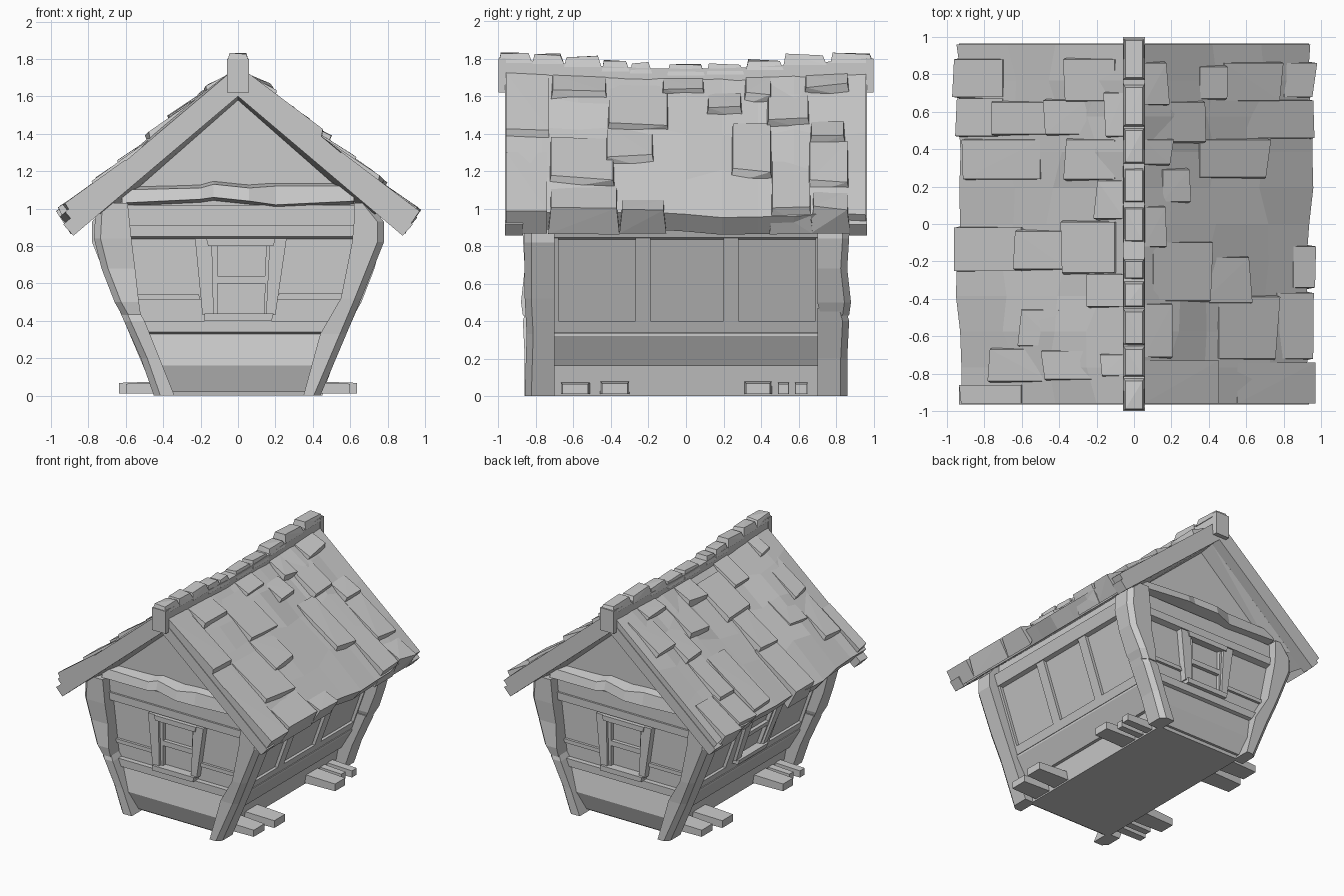
import bpy, bmesh, math, random
from mathutils import Vector

if "Cube" in bpy.data.objects:
    bpy.data.objects.remove(bpy.data.objects["Cube"])
random.seed(4)
SLOPE = 0.847


def finish(name, bm):
    bmesh.ops.recalc_face_normals(bm, faces=bm.faces)
    me = bpy.data.meshes.new(name)
    bm.to_mesh(me)
    bm.free()
    ob = bpy.data.objects.new(name, me)
    bpy.context.collection.objects.link(ob)
    return ob


def part(name, solids, m=lambda p: p):
    """One object out of several convex solids; m maps local points to space."""
    bm = bmesh.new()
    for pts in solids:
        vs = [bm.verts.new(m(Vector(p))) for p in pts]
        r = bmesh.ops.convex_hull(bm, input=vs)
        bmesh.ops.delete(bm, geom=[v for v in r["geom_interior"] if v.is_valid], context='VERTS')
    bmesh.ops.dissolve_limit(bm, angle_limit=0.01, verts=bm.verts, edges=bm.edges)
    return finish(name, bm)


def loft(name, rings, m=lambda p: p):
    bm = bmesh.new()
    vr = [[bm.verts.new(m(Vector(p))) for p in r] for r in rings]
    n = len(rings[0])
    for a, b in zip(vr, vr[1:]):
        for i in range(n):
            bm.faces.new((a[i], a[(i + 1) % n], b[(i + 1) % n], b[i]))
    bm.faces.new(vr[0])
    bm.faces.new(vr[-1])
    return finish(name, bm)


def box(x0, x1, y0, y1, z0, z1):
    return [(x, y, z) for x in (x0, x1) for y in (y0, y1) for z in (z0, z1)]


def prism(profile, y0, y1):
    return [(x, y, z) for x, z in profile for y in (y0, y1)]


def wall_x(z):
    return 0.49 + (z - 0.33) * 0.36


# Flared body and gable
loft("body", [[(-x, -y, z), (x, -y, z), (x, y, z), (-x, y, z)] for z, x, y in (
    (0, .37, .73), (.16, .40, .76), (.33, wall_x(.33), .76), (.9, wall_x(.9), .76))])
part("gable", [prism([(-.69, .88), (.69, .88), (.69, 1.04), (0, 1.63), (-.69, 1.04)], -.76, .76)])

front = lambda p: Vector((p.x, -.76 - p.y, p.z))
back = lambda p: Vector((-p.x, .76 + p.y, p.z))


def side(s):
    return lambda p: Vector((s * (wall_x(p.z) + p.y), s * p.x, p.z))


def plate(top, bot, d, z0, z1, under=0):
    """Tapered board on a wall: u ranges at top and bottom, depth, underside bevel."""
    return [(u, y, z + (under if y > 0 and z == z0 else 0))
            for r, z in ((top, z1), (bot, z0)) for u in r for y in (-.02, d)]


def window(name, m):
    part(name, [
        plate((-.23, -.14), (-.19, -.13), .05, .43, .84),
        plate((.17, .26), (.15, .20), .05, .43, .84),
        plate((-.17, .2), (-.16, .19), .06, .80, .84),
        plate((-.14, .17), (-.14, .17), .03, .60, .64),
        plate((-.18, .19), (-.18, .18), .07, .40, .44),
        plate((-.14, -.11), (-.13, -.11), .03, .44, .80),
        plate((.15, .18), (.14, .17), .03, .44, .80)], m)


def post(name, sx, rings, m):
    out = []
    for z, a, b, yi, yo in rings:
        yi, yo = yi - .76, yo - .76
        out.append([(sx * x, y, z) for x, y in (
            (a, yi), (a, yo), (b - .035, yo), (b, yo - .035), (b, yi))])
    loft(name, out, m)


for end, m in (("front", front), ("back", back)):
    # Bottom beam, wall planks and tie beams
    part(end + "_planks", [
        [(x * s, y, z) for s in (-1, 1) for x, y, z in
         ((.36, -.02, .02), (.36, .0, .02), (.42, .05, .16), (.51, .015, .33), (.51, -.02, .33))],
        plate((-.54, .54), (-.51, .51), .04, .32, .40, .02),
        plate((-.58, -.21), (-.56, -.2), .02, .51, .54),
        plate((.22, .58), (.2, .56), .02, .515, .545),
        plate((-.66, .66), (-.64, .64), .045, .83, .91, .02),
        plate((-.66, .66), (-.66, .66), .03, .91, 1.02)], m)
    # Crooked tie beam, in bent lengths
    loft(end + "_tie_beam", [[(x, -.02, a), (x, d, a + .02), (x, d - .02, b - .02), (x, -.02, b)]
         for x, a, b, d in ((-.62, 1.01, 1.12, .08), (-.2, 1.03, 1.13, .11), (-.13, 1.04, 1.15, .09),
                            (.06, 1.02, 1.13, .12), (.2, 1.0, 1.14, .08), (.62, 1.02, 1.14, .08))], m)
    window(end + "_window", m)
    # Straight post on one corner, broken and patched post on the other
    post(end + "_bent_post", 1, [
        (0, .35, .44, .70, .86), (.33, .44, .58, .70, .85), (.52, .55, .66, .70, .86),
        (.82, .61, .78, .70, .86), (.93, .62, .78, .70, .86), (1.03, .62, .70, .70, .86)], m)
    post(end + "_broken_post_lower", -1, [
        (0, .34, .45, .70, .86), (.2, .42, .52, .70, .86), (.40, .50, .61, .70, .87),
        (.47, .54, .64, .70, .85)], m)
    post(end + "_broken_post_upper", -1, [
        (.43, .52, .62, .72, .87), (.50, .53, .66, .70, .88), (.68, .55, .73, .70, .86),
        (.84, .57, .77, .70, .87), (1.03, .59, .76, .70, .87)], m)
    # Rafters at the roof edge, with an inner trim on the gable
    for s in (-1, 1):
        part(end + "_rafter", [[(s * x, y, z) for x, z in (
            (0, 1.60), (.88, .855), (.935, .915), (0, 1.71)) for y in (.11, .205)],
            [(s * x, y, z) for x, z, y in ((0, 1.6, .12), (.74, .973, .12), (0, 1.58, .0), (.7, .965, .0),
                                           (0, 1.65, .12), (.76, 1.006, .12), (0, 1.65, 0), (.76, 1.006, 0))]], m)

# Side framing, with a window on the left only
for nm, s in (("right", 1), ("left", -1)):
    studs = [plate(r, r, .025, .40, .845) for r in ((-.72, -.68), (-.27, -.19), (.20, .28), (.69, .73))]
    part(nm + "_framing", studs + [plate((-.73, .73), (-.73, .73), .025, .34, .40),
         plate((-.73, .73), (-.73, .73), .03, .83, .93, .015)], side(s))
    part(nm + "_sill_board", [[(s * x, y, z) for y in (-.72, .72) for x, z in (
        (.36, .16), (.425, .16), (.52, .32), (.52, .335), (.45, .335))]])
    # Short planks sticking out at the base
    part(nm + "_base_planks", [[(s * x, s * (y if x < l else (y * .85 + .15 * (a + b) / 2)), z - (.012 if x == l and z == h else 0))
                                for x, y, z in box(.3, l, a, b, .01, h)] for a, b, l, h in (
        (-.67, -.51, .60, .075), (-.46, -.30, .635, .08), (.31, .46, .635, .08),
        (.49, .55, .57, .075), (.58, .65, .60, .075))])
window("left_window", side(-1))


def roof(x, y, lift=0.0):
    """Point on the right roof slope, lifted along its normal."""
    z = 1.765 - SLOPE * x - .035 * math.cos(math.pi * y / 2) * (1 - x)
    return Vector((x + .646 * lift, y, z + .763 * lift))


# Thick uneven roof slabs, slightly crooked along the eave
for nm, s in (("right", 1), ("left", -1)):
    bm = bmesh.new()
    xs, ys = (0, .2, .42, .68, .95), [-.96 + .192 * i for i in range(11)]
    eave = [random.uniform(-.03, .012) for y in ys]
    lay = []
    for base in (0, -.12):
        g = []
        for j, y in enumerate(ys):
            row = []
            for i, x in enumerate(xs):
                inner = 0 < i < 4 and 0 < j < 10 and base == 0
                p = roof(x + (eave[j] if i == 4 else random.uniform(-.05, .05) if inner else 0), y,
                         base + (random.uniform(-.012, .022) if inner else 0))
                if i == 0:
                    p.x = 0
                row.append(bm.verts.new((s * p.x, p.y, p.z)))
            g.append(row)
        lay.append(g)
    for g in lay:
        for j in range(10):
            for i in range(4):
                bm.faces.new((g[j][i], g[j][i + 1], g[j + 1][i + 1], g[j + 1][i]))
    t, b = lay
    loop = [(0, i) for i in range(4)] + [(j, 4) for j in range(10)] + \
           [(10, i) for i in range(4, 0, -1)] + [(j, 0) for j in range(10, 0, -1)]
    for (j, i), (k, l) in zip(loop, loop[1:] + loop[:1]):
        bm.faces.new((t[j][i], t[k][l], b[k][l], b[j][i]))
    finish(nm + "_roof", bm)

# Raised shingles: (upper x, lower x, y from, y to)
SHINGLES = {1: [(.05, .45, -.96, -.73), (.05, .2, -.71, -.43), (.1, .39, -.41, -.1), (.05, .15, -.12, .09),
                (.15, .28, .12, .29), (.05, .19, .32, .45), (.05, .16, .64, .86), (.1, .36, .44, .65),
                (.35, .48, .67, .84), (.48, .77, .66, .86), (.35, .70, .25, .45), (.36, .61, -.42, -.18),
                (.45, .75, -.72, -.39), (.76, .96, -.72, -.37), (.85, .95, -.34, -.12),
                (.6, .96, .46, .66), (.8, .95, .68, .86), (.55, .95, -.96, -.74)],
            -1: [(.1, .35, .66, .88), (.7, .96, .68, .88), (.7, .93, .47, .67), (.47, .76, .48, .65),
                 (.25, .46, .48, .66), (.5, .91, .24, .45), (.1, .36, .24, .45), (.05, .19, .03, .23),
                 (.05, .14, .47, .7), (.1, .38, -.26, .01), (.6, .97, -.25, -.02), (.35, .62, -.24, -.04),
                 (.05, .23, -.44, -.27), (.4, .6, -.65, -.46), (.45, .76, -.84, -.67), (.15, .47, -.83, -.68),
                 (.05, .17, -.81, -.70), (.6, .91, -.96, -.86)]}
for nm, s in (("right", 1), ("left", -1)):
    solids = []
    for x0, x1, y0, y1 in SHINGLES[s]:
        h, e = random.uniform(.032, .045), min(.015, .96 - abs(y0), .96 - abs(y1))
        low = -.11 if x1 > .9 else -.03
        x1 = min(x1, .955)
        q = [roof(x0, y, l) for y in (y0, y1) for l in (-.03, .006)]
        q += [roof(x1 - .01 + random.uniform(-.015, .015), y, h) for y in (y0, y1)]
        q += [roof(x1 + .01, y, low) for y in (y0 - e, y1 + e)]
        solids.append([(s * p.x, p.y, p.z) for p in q])
    part(nm + "_shingles", solids)

# Sagging ridge beam with chipped cap pieces and end blocks
loft("ridge_beam", [[(-.055, y, z - .12), (.055, y, z - .12), (.055, y, z), (-.055, y, z)] for y, z in
     [(-.98 + .196 * i, 1.805 - .06 * math.cos(math.pi * (-.98 + .196 * i) / 2)) for i in range(11)]])
part("ridge_ends", [box(-.06, .06, y, y + .04, 1.62, 1.80) for y in (-1, .96)])
caps = []
for a, b, h in ((-1, -.82, 1.835), (-.82, -.65, 1.83), (-.65, -.45, 1.815), (-.45, -.30, 1.79), (-.30, -.18, 1.78),
                (-.10, .10, 1.77), (.11, .31, 1.775), (.32, .52, 1.80), (.52, .75, 1.825), (.77, 1, 1.835)):
    caps.append([(x, y, h - .06) for x in (-.06, .06) for y in (a, b)] +
                [(x, y, h + random.uniform(-.015, .003)) for x in (-.045, .045) for y in (a + .012, b - .02)])
part("ridge_caps", caps)
